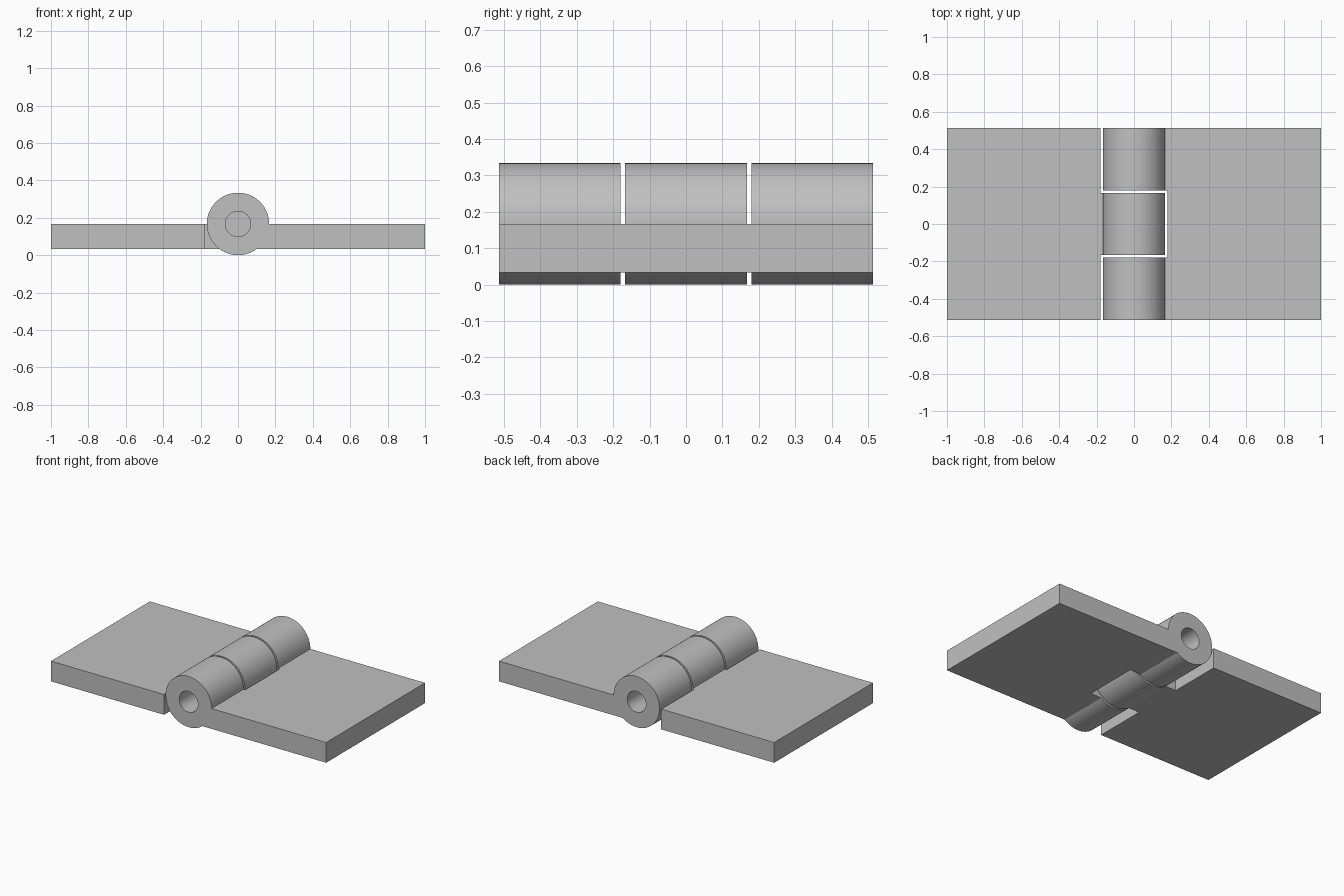
import bpy, bmesh, math
from mathutils import Matrix

if "Cube" in bpy.data.objects:
    bpy.data.objects.remove(bpy.data.objects["Cube"])

R = 0.1667           # knuckle radius, also the axis height
BORE = 0.068         # bore radius
THICK = 0.133        # leaf thickness
HALF_LEN = 0.513     # half of the hinge length
KNUCKLE = 0.167      # half length of the middle knuckle
GAP = 0.0122         # clearance between moving parts
SEGMENTS = 72

steel = bpy.data.materials.new("steel grey")
steel.use_nodes = True
steel.diffuse_color = (0.53, 0.53, 0.53, 1)
steel.node_tree.nodes["Principled BSDF"].inputs["Base Color"].default_value = (0.53, 0.53, 0.53, 1)


def new_object(name, bm):
    bmesh.ops.recalc_face_normals(bm, faces=bm.faces)
    mesh = bpy.data.meshes.new(name)
    bm.to_mesh(mesh)
    bm.free()
    mesh.materials.append(steel)
    obj = bpy.data.objects.new(name, mesh)
    bpy.context.collection.objects.link(obj)
    return obj


def leaf(name, side):
    """Plate and knuckle outline, extruded along the hinge axis."""
    end = 2 * math.pi - math.asin((THICK - 0.0) / R)
    arc = [end * i / SEGMENTS for i in range(SEGMENTS + 1)]
    outline = [(R * math.cos(a), R + R * math.sin(a)) for a in arc]
    outline += [(1, R - THICK), (1, R)]
    bm = bmesh.new()
    face = bm.faces.new([bm.verts.new((side * x, -HALF_LEN, z)) for x, z in outline])
    ext = bmesh.ops.extrude_face_region(bm, geom=[face])
    verts = [v for v in ext["geom"] if isinstance(v, bmesh.types.BMVert)]
    bmesh.ops.translate(bm, verts=verts, vec=(0, 2 * HALF_LEN, 0))
    return new_object(name, bm)


def box(x0, x1, y0, y1):
    bm = bmesh.new()
    place = Matrix.Translation(((x0 + x1) / 2, (y0 + y1) / 2, R))
    bmesh.ops.create_cube(bm, size=1, matrix=place @ Matrix.Diagonal((x1 - x0, y1 - y0, 1, 1)))
    return new_object("clearance_cutter", bm)


def bore():
    bm = bmesh.new()
    place = Matrix.Translation((0, 0, R)) @ Matrix.Rotation(math.pi / 2, 4, "X")
    bmesh.ops.create_cone(bm, cap_ends=True, segments=SEGMENTS, radius1=BORE,
                          radius2=BORE, depth=2, matrix=place)
    return new_object("bore_cutter", bm)


def cut(obj, cutters):
    bpy.context.view_layer.objects.active = obj
    for cutter in cutters:
        cutter.hide_render = True
        mod = obj.modifiers.new("cut", "BOOLEAN")
        mod.operation = "DIFFERENCE"
        mod.solver = "EXACT"
        mod.object = cutter
        bpy.ops.object.modifier_apply(modifier=mod.name)
        bpy.data.objects.remove(cutter)
    bpy.ops.object.select_all(action="DESELECT")
    obj.select_set(True)
    bpy.ops.object.shade_smooth_by_angle(angle=math.radians(25))


edge = R + GAP
# Left leaf carries the two bored end knuckles
cut(leaf("left_leaf", 1), [box(-0.3, edge, -KNUCKLE - GAP, KNUCKLE + GAP), bore()])
# Right leaf carries the solid middle knuckle
cut(leaf("right_leaf", -1), [box(-edge, 0.3, s * KNUCKLE, s * 0.7) if s > 0
                             else box(-edge, 0.3, -0.7, -KNUCKLE) for s in (-1, 1)])
